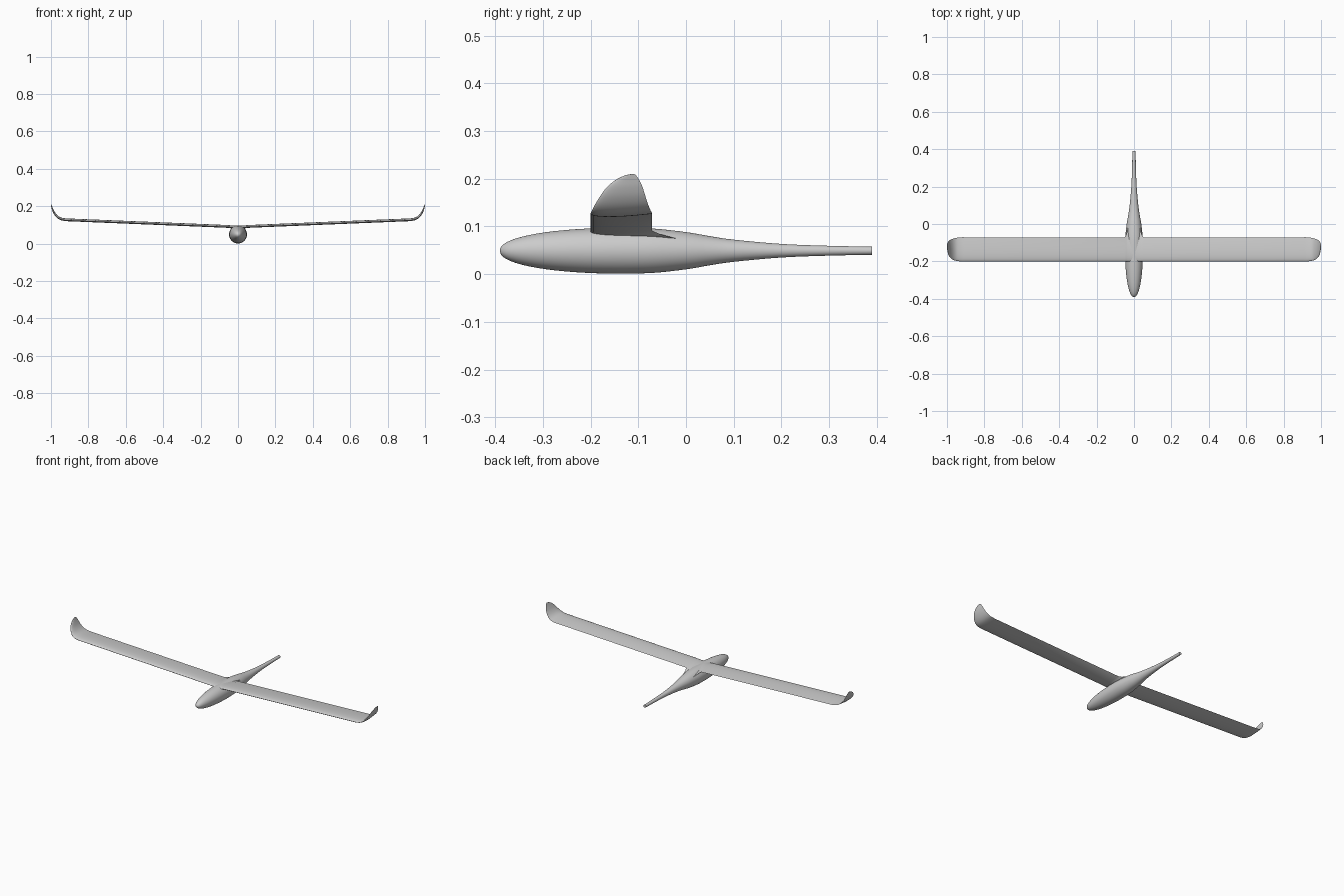
import bpy, bmesh, math
from mathutils import Vector

cube = bpy.data.objects.get("Cube")
if cube:
    bpy.data.objects.remove(cube)

grey = bpy.data.materials.new("plain grey")
grey.use_nodes = True
grey.diffuse_color = (0.6, 0.6, 0.6, 1)
grey.node_tree.nodes["Principled BSDF"].inputs["Base Color"].default_value = (0.6, 0.6, 0.6, 1)


def loft(name, rings, angle):
    """Skin closed rings of points and cap both ends."""
    bm = bmesh.new()
    loops = [[bm.verts.new(p) for p in ring] for ring in rings]
    n = len(loops[0])
    for a, b in zip(loops, loops[1:]):
        for i in range(n):
            j = (i + 1) % n
            bm.faces.new((a[i], a[j], b[j], b[i]))
    bm.faces.new(loops[0])
    bm.faces.new(loops[-1])
    bmesh.ops.recalc_face_normals(bm, faces=bm.faces)
    mesh = bpy.data.meshes.new(name)
    bm.to_mesh(mesh)
    bm.free()
    mesh.materials.append(grey)
    obj = bpy.data.objects.new(name, mesh)
    bpy.context.collection.objects.link(obj)
    bpy.ops.object.select_all(action='DESELECT')
    obj.select_set(True)
    bpy.context.view_layer.objects.active = obj
    bpy.ops.object.shade_smooth_by_angle(angle=math.radians(angle))
    return obj


def smooth_path(points, steps):
    """Catmull-Rom interpolation through tuples of any length."""
    pts = [points[0]] + points + [points[-1]]
    out = []
    for p0, p1, p2, p3 in zip(pts, pts[1:], pts[2:], pts[3:]):
        for s in range(steps):
            t = s / steps
            out.append([b + t * (c - a) / 2 + t * t * (a - 2.5 * b + 2 * c - d / 2)
                        + t ** 3 * (1.5 * (b - c) + (d - a) / 2)
                        for a, b, c, d in zip(p0, p1, p2, p3)])
    return out + [list(points[-1])]


# Fuselage: round pod tapering into a slim open-ended boom (y, radius)
nose = [(-0.39 + 0.25 * (1 - math.cos(a)), 0.048 * math.sin(a) ** 0.9)
        for a in [math.radians(3 + 87 * i / 16) for i in range(17)]]
boom = smooth_path([(-0.14, 0.048), (-0.07, 0.0465), (0, 0.039), (0.05, 0.0305),
                    (0.1, 0.0232), (0.2, 0.0142), (0.3, 0.0103), (0.39, 0.0085)], 4)
SIDES = 48
loft("fuselage", [[(r * math.cos(2 * math.pi * k / SIDES), y,
                    0.049 + r * math.sin(2 * math.pi * k / SIDES))
                   for k in range(SIDES)] for y, r in nose + boom[1:]], 40)

# Wing aerofoil: (chord fraction, thickness offset), upper side then lower side
STEPS = 14
fracs = [(1 - math.cos(math.pi * i / STEPS)) / 2 for i in range(STEPS + 1)]


def half_thickness(f):
    return 5 * (0.2969 * f ** 0.5 - 0.126 * f - 0.3516 * f ** 2
                + 0.2843 * f ** 3 - 0.1036 * f ** 4)


foil = [(f, half_thickness(f)) for f in reversed(fracs)]
foil += [(f, -0.8 * half_thickness(f)) for f in fracs[1:-1]]


def section(x, z, front, back, thick, lean, drop=0):
    up = Vector((-math.sin(lean), 0, math.cos(lean)))
    ring = []
    for f, h in foil:
        p = Vector((x, front + f * (back - front), z - drop * f * f))
        ring.append(p + up * h * thick)
    return ring


# Wing stations along the span: x, z, leading edge y, trailing edge y, thickness
tip = smooth_path([(0.9, 0.126, -0.2, -0.071, 0.0165), (0.925, 0.1275, -0.2, -0.071, 0.0165),
                   (0.95, 0.133, -0.197, -0.074, 0.015), (0.968, 0.145, -0.191, -0.079, 0.013),
                   (0.982, 0.163, -0.18, -0.085, 0.011), (0.991, 0.182, -0.166, -0.091, 0.009),
                   (0.996, 0.197, -0.148, -0.098, 0.006), (0.9985, 0.206, -0.13, -0.104, 0.004),
                   (0.9995, 0.2095, -0.116, -0.108, 0.002)], 4)
span = [[0.05, 0.091, -0.2, -0.071, 0.0165]] + tip
rings = [section(0.0, 0.089, -0.2, -0.015, 0.017, 0, 0.017),
         section(0.034, 0.089, -0.2, -0.022, 0.017, 0, 0.014),
         section(0.041, 0.09, -0.2, -0.055, 0.017, 0, 0.006)]
for i, s in enumerate(span):
    a, b = span[max(i - 1, 0)], span[min(i + 1, len(span) - 1)]
    rings.append(section(*s, math.atan2(b[1] - a[1], b[0] - a[0])))
wing = loft("wings", rings, 50)
mirror = wing.modifiers.new("mirror", 'MIRROR')
mirror.use_axis[0] = True
